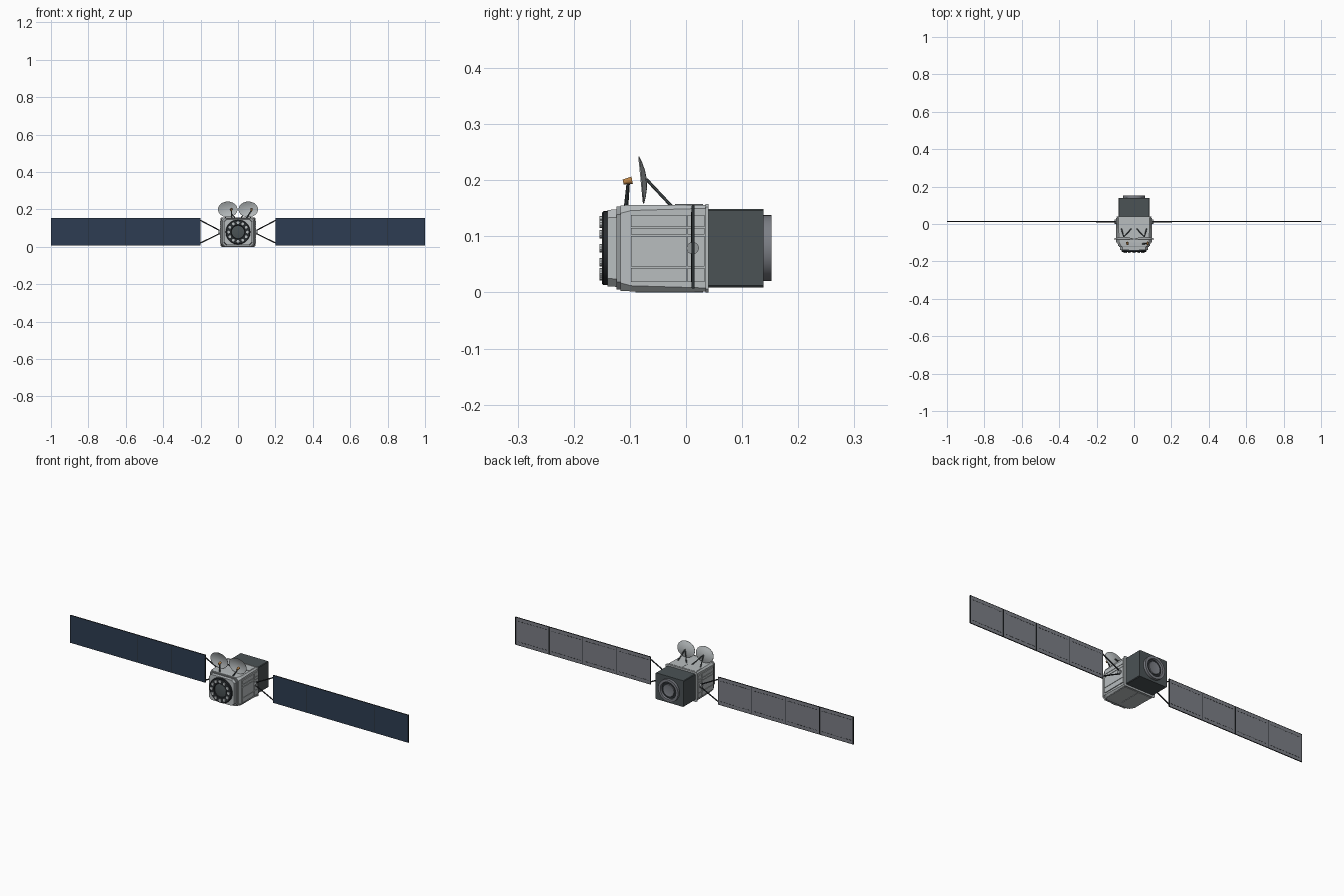
import bpy, bmesh
from math import pi, cos, sin
from mathutils import Vector, Matrix

cube = bpy.data.objects.get("Cube")
if cube:
    bpy.data.objects.remove(cube, do_unlink=True)

ZC = 0.079  # height of the main axis


def material(name, r, g, b):
    m = bpy.data.materials.new(name)
    m.use_nodes = True
    m.diffuse_color = (r, g, b, 1)
    m.node_tree.nodes["Principled BSDF"].inputs["Base Color"].default_value = (r, g, b, 1)
    return m


HULL = material("light grey hull", 0.48, 0.51, 0.52)
TRIM = material("mid grey trim", 0.30, 0.32, 0.33)
DARK = material("dark slate", 0.07, 0.085, 0.09)
BLACK = material("near black", 0.022, 0.026, 0.03)
NAVY = material("navy solar cells", 0.026, 0.046, 0.085)
BACK = material("grey panel back", 0.20, 0.21, 0.235)
GOLD = material("gold", 0.50, 0.23, 0.06)


def finish(name, bm, *mats, smooth=False):
    bmesh.ops.recalc_face_normals(bm, faces=bm.faces)
    me = bpy.data.meshes.new(name)
    bm.to_mesh(me)
    bm.free()
    ob = bpy.data.objects.new(name, me)
    bpy.context.collection.objects.link(ob)
    for m in mats:
        me.materials.append(m)
    if smooth:
        bpy.ops.object.select_all(action='DESELECT')
        ob.select_set(True)
        bpy.context.view_layer.objects.active = ob
        bpy.ops.object.shade_smooth_by_angle(angle=0.6)
    return ob


def add_box(bm, lo, hi):
    lo, hi = Vector(lo), Vector(hi)
    mat = Matrix.Translation((lo + hi) / 2) @ Matrix.Diagonal((*(hi - lo), 1))
    bmesh.ops.create_cube(bm, size=1, matrix=mat)


def add_rod(bm, a, b, r1, r2=None, seg=10):
    a, b = Vector(a), Vector(b)
    d = b - a
    mat = Matrix.Translation((a + b) / 2) @ d.to_track_quat('Z', 'Y').to_matrix().to_4x4()
    bmesh.ops.create_cone(bm, cap_ends=True, segments=seg, radius1=r1,
                          radius2=r1 if r2 is None else r2, depth=d.length, matrix=mat)


def loft(bm, rings):
    rows = [[bm.verts.new(p) for p in ring] for ring in rings]
    n = len(rows[0])
    for a, b in zip(rows, rows[1:]):
        for i in range(n):
            bm.faces.new((a[i], a[(i + 1) % n], b[(i + 1) % n], b[i]))
    bm.faces.new(rows[0])
    bm.faces.new(rows[-1])


def prism(name, stations, mat):
    """Chamfered rectangular sections (y, half width, half height, chamfer)."""
    bm = bmesh.new()
    rings = []
    for y, w, h, c in stations:
        quad = [(w, h - c), (w - c, h), (c - w, h), (-w, h - c),
                (-w, c - h), (c - w, -h), (w - c, -h), (w, c - h)]
        rings.append([(x, y, ZC + z) for x, z in quad])
    loft(bm, rings)
    return finish(name, bm, mat)


def lathe(name, profile, mat, seg=40):
    """Turn (y, radius) points around the main axis."""
    bm = bmesh.new()
    loft(bm, [[(r * cos(2 * pi * i / seg), y, ZC + r * sin(2 * pi * i / seg))
               for i in range(seg)] for y, r in profile])
    return finish(name, bm, mat, smooth=True)


# Hull
prism("main_body", [(-0.117, 0.084, 0.076, 0.014), (-0.098, 0.09, 0.077, 0.01),
                    (0.035, 0.09, 0.077, 0.006)], HULL)
prism("front_collar", [(-0.124, 0.08, 0.074, 0.014), (-0.117, 0.08, 0.074, 0.014)], TRIM)
prism("front_plate", [(-0.14, 0.074, 0.068, 0.014), (-0.124, 0.076, 0.069, 0.014)], HULL)
prism("rear_flange", [(0.035, 0.094, 0.079, 0.006), (0.04, 0.094, 0.079, 0.006)], HULL)
prism("rear_module", [(0.04, 0.083, 0.07, 0.003), (0.138, 0.083, 0.07, 0.003)], DARK)

# Raised strips on the sides, separated by narrow grooves
bm = bmesh.new()
levels = [0.018, 0.045, 0.102, 0.116, 0.139]
for s in (-1, 1):
    for z0, z1 in zip(levels, levels[1:]):
        for y0, y1 in ((-0.098, 0.001), (0.003, 0.033)):
            xs = sorted((s * 0.089, s * 0.095))
            add_box(bm, (xs[0], y0, z0 + 0.001), (xs[1], y1, z1 - 0.001))
finish("side_strips", bm, HULL)

# Thin cover plates on the top and bottom
bm = bmesh.new()
for x0, x1 in ((-0.08, -0.003), (0.003, 0.08)):
    add_box(bm, (x0, -0.09, 0.0), (x1, 0.03, 0.004))
    add_box(bm, (x0, -0.02, 0.154), (x1, 0.03, 0.1575))
finish("cover_plates", bm, HULL)

# Front docking ring with a circle of lugs
lathe("docking_ring", [(-0.138, 0.066), (-0.147, 0.066), (-0.15, 0.063), (-0.15, 0.037),
                       (-0.146, 0.035), (-0.146, 0.012)], BLACK)
lathe("docking_centre", [(-0.144, 0.034), (-0.148, 0.034), (-0.149, 0.03)], DARK)
bm = bmesh.new()
for i in range(12):
    a = 2 * pi * i / 12
    x, z = 0.05 * cos(a), ZC + 0.05 * sin(a)
    add_rod(bm, (x, -0.148, z), (x, -0.154, z), 0.0075)
finish("docking_lugs", bm, HULL)

# Rear nozzle
lathe("nozzle_ring", [(0.136, 0.059), (0.152, 0.059), (0.152, 0.046), (0.142, 0.043),
                      (0.139, 0.043)], BACK)
lathe("nozzle_well", [(0.138, 0.0435), (0.143, 0.0435), (0.143, 0.02)], BLACK)
lathe("nozzle_centre", [(0.141, 0.033), (0.147, 0.031), (0.145, 0.02)], BACK)

# Solar wings
PY, T = 0.012, 0.002
for s, side in ((1, "left"), (-1, "right")):
    cells, trim, arms = bmesh.new(), bmesh.new(), bmesh.new()

    def span(bm, x0, x1, y0, y1, z0, z1):
        x0, x1 = sorted((s * x0, s * x1))
        add_box(bm, (x0, y0, z0), (x1, y1, z1))

    for k in range(4):
        x0 = 0.2 + 0.2 * k
        span(cells, x0 + 0.001, x0 + 0.199, PY - T, PY + T, 0.008, 0.154)
        # Dashed wiring lines on the back
        for z in (0.026, 0.136):
            for d in range(10):
                xd = x0 + 0.012 + 0.018 * d
                span(trim, xd, xd + 0.011, PY + T - 0.0005, PY + T + 0.0008, z - 0.001, z + 0.001)
    # Seams and edge rails
    for k in range(5):
        xc = min(max(0.2 + 0.2 * k, 0.2015), 0.9985)
        span(trim, xc - 0.0015, xc + 0.0015, PY - T + 0.0003, PY + T + 0.0015, 0.007, 0.155)
    for z in (0.007, 0.1535):
        span(trim, 0.2, 1.0, PY - T + 0.0003, PY + T + 0.001, z, z + 0.0015)
    for f in cells.faces:
        f.normal_update()
        f.material_index = 0 if f.normal.y < -0.5 else 1 if f.normal.y > 0.5 else 2
    finish(side + "_solar_panels", cells, NAVY, BACK, BLACK)
    finish(side + "_panel_rails", trim, BLACK)
    # Yoke and hub
    for z0, z1 in ((0.086, 0.142), (0.072, 0.02)):
        add_rod(arms, (s * 0.095, PY, z0), (s * 0.202, PY, z1), 0.0032, seg=8)
    finish(side + "_yoke", arms, BLACK, smooth=True)
    hub = bmesh.new()
    add_rod(hub, (s * 0.088, PY, ZC), (s * 0.103, PY, ZC), 0.011, seg=20)
    finish(side + "_yoke_hub", hub, TRIM, smooth=True)

# Dish antennas, each with two back legs and a feed mast
for cx, base, tip, side in ((0.055, 0.043, 0.072, "left"), (-0.055, -0.032, -0.036, "right")):
    bm = bmesh.new()
    tilt = Matrix.Translation((cx, -0.071, 0.201)) @ Matrix.Rotation(0.1, 4, 'X')
    seg = 32
    rings = []
    for r, off in [(q, -0.001) for q in (0.08, 0.4, 0.7, 1)] + [(q, 0.001) for q in (1, 0.7, 0.4, 0.08)]:
        y = -0.009 * r * r + off
        rings.append([tilt @ Vector((0.052 * r * cos(2 * pi * i / seg), y,
                                     0.042 * r * sin(2 * pi * i / seg))) for i in range(seg)])
    loft(bm, rings)
    finish(side + "_dish", bm, HULL, smooth=True)

    bm = bmesh.new()
    sgn = 1 if cx > 0 else -1
    for bx in (0.067, 0.015):
        add_rod(bm, (cx, -0.07, 0.201), (sgn * bx, -0.026, 0.154), 0.0028, seg=8)
    add_rod(bm, (base, -0.107, 0.15), (tip, -0.103, 0.195), 0.004, 0.003, seg=8)
    finish(side + "_dish_supports", bm, DARK, smooth=True)
    bm = bmesh.new()
    add_rod(bm, (tip, -0.112, 0.197), (tip, -0.096, 0.2), 0.0045, 0.0065, seg=16)
    finish(side + "_feed_horn", bm, GOLD, smooth=True)
